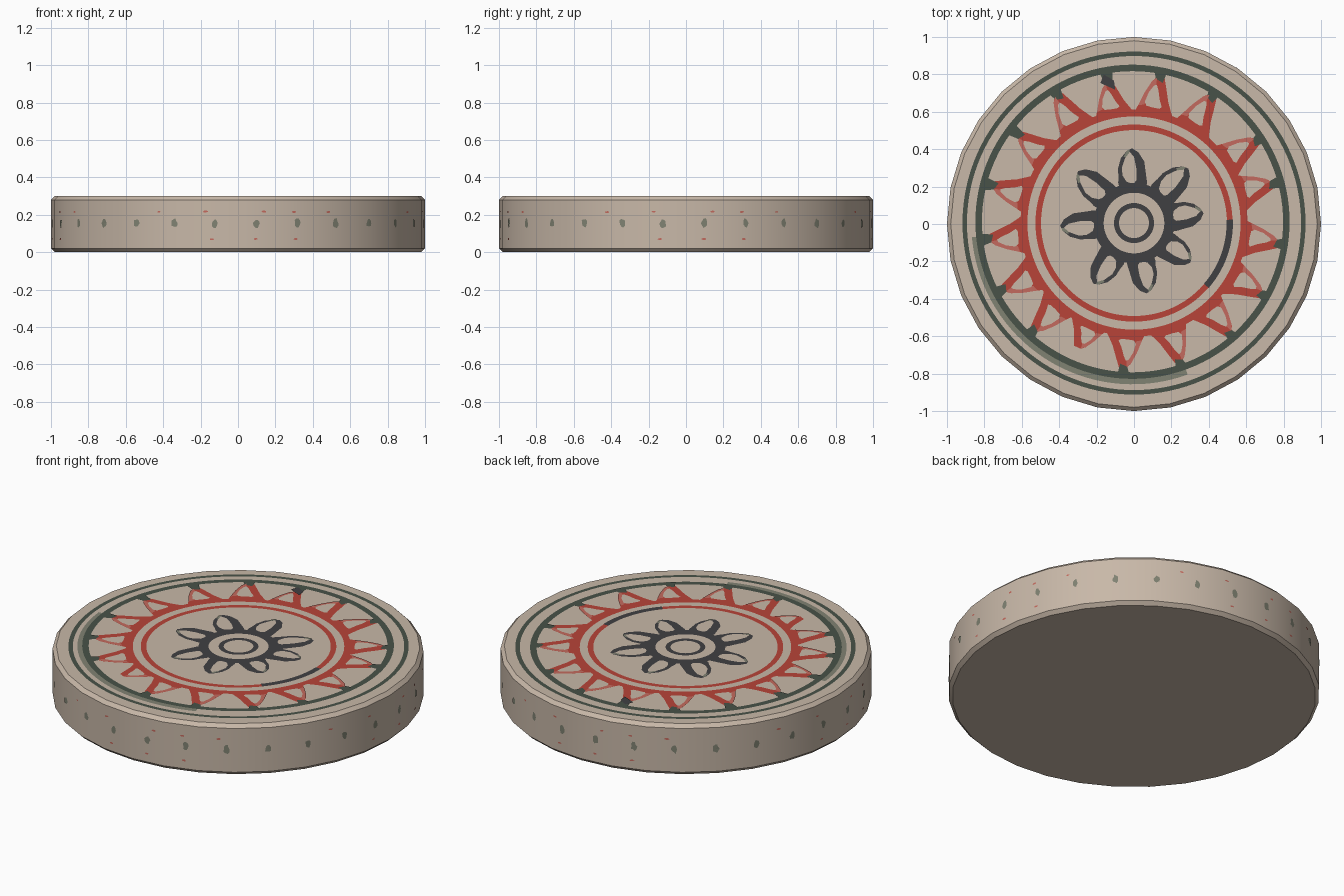
import bpy, bmesh, math, random
from math import sin, cos, radians, pi

if "Cube" in bpy.data.objects:
    bpy.data.objects.remove(bpy.data.objects["Cube"])

random.seed(4)
TOP, STEP, SIDES = 0.30, 0.0012, 32


def mat(name, r, g, b):
    m = bpy.data.materials.new(name)
    lin = lambda c: (c / 255 / 12.92) if c < 11 else ((c / 255 + 0.055) / 1.055) ** 2.4
    m.diffuse_color = (lin(r), lin(g), lin(b), 1)
    m.use_nodes = True
    m.node_tree.nodes["Principled BSDF"].inputs["Base Color"].default_value = m.diffuse_color
    return m


CLAY = mat("clay", 200, 184, 168)
RED = mat("brick_red", 184, 68, 56)
PINK = mat("faded_red", 196, 106, 94)
DARK = mat("charcoal", 64, 64, 66)
GREEN = mat("dark_green", 72, 82, 72)
PALE = mat("faded_green", 128, 130, 114)


def make(name, polys, material):
    """One object from a list of polygons, each a list of 3D points."""
    bm = bmesh.new()
    for p in polys:
        bm.faces.new([bm.verts.new(v) for v in p])
    bmesh.ops.remove_doubles(bm, verts=bm.verts, dist=1e-5)
    me = bpy.data.meshes.new(name)
    bm.to_mesh(me)
    bm.free()
    me.materials.append(material)
    ob = bpy.data.objects.new(name, me)
    bpy.context.collection.objects.link(ob)
    return ob


def pol(r, deg, layer, cx=0.0, cy=0.005):
    """Polar point on the painted top."""
    return (cx + r * cos(radians(deg)), cy + r * sin(radians(deg)), TOP + STEP * layer)


def ring(name, r0, r1, material, layer=1, a0=0, a1=360, cx=0.0, cy=0.005):
    n = max(8, int((a1 - a0) / 3))
    a = [a0 + (a1 - a0) * i / n for i in range(n + 1)]
    make(name, [[pol(r0, a[i], layer, cx, cy), pol(r1, a[i], layer, cx, cy),
                 pol(r1, a[i + 1], layer, cx, cy), pol(r0, a[i + 1], layer, cx, cy)]
                for i in range(n)], material)


def motif(name, shape, spots, nominal, base, material, layer):
    """Repeat a polar outline at each (angle, tip radius); base radius stays fixed."""
    polys = []
    for ang, tip in spots:
        k = (tip - base) / (nominal - base)
        pts = [pol(base + (r - base) * k, ang + a, layer) for r, a in shape]
        area = sum(p[0] * q[1] - q[0] * p[1] for p, q in zip(pts, pts[1:] + pts[:1]))
        polys.append(pts if area > 0 else pts[::-1])
    make(name, polys, material)


# Disc body with chamfered rims
prof = [(0.98, 0), (1, 0.02), (1, 0.28), (0.98, TOP)]
loops = [[(r * cos(2 * pi * i / SIDES), r * sin(2 * pi * i / SIDES), z) for i in range(SIDES)]
         for r, z in prof]
faces = [loops[0][::-1], loops[-1]]
for lo, hi in zip(loops, loops[1:]):
    for i in range(SIDES):
        j = (i + 1) % SIDES
        faces.append([lo[i], lo[j], hi[j], hi[i]])
body = make("disc_body", faces, CLAY)
bpy.context.view_layer.objects.active = body
body.select_set(True)
bpy.ops.object.shade_smooth_by_angle(angle=radians(30))

# Painted circles
ring("outer_green_ring", 0.893, 0.917, GREEN)
ring("main_green_ring", 0.805, 0.84, GREEN, 2, cx=-0.008, cy=0.012)
ring("faded_green_smear", 0.825, 0.862, PALE, 1, 185, 290, -0.008, 0.005)
ring("outer_red_ring", 0.57, 0.607, RED, 1)
ring("inner_red_ring", 0.497, 0.527, RED, 1)
ring("dark_arc", 0.495, 0.529, DARK, 2, -41, 2)
ring("flower_ring", 0.162, 0.215, DARK, 1)
ring("centre_ring", 0.08, 0.107, DARK, 1)

# Red sun teeth: thick clockwise side, faded thin side, clay centre
teeth = [(121, .80), (100.5, .76), (80, .79), (58.5, .80), (34, .79), (15.8, .765),
         (-8, .775), (-29, .78), (-49, .78), (-71.7, .78), (-94, .775), (-114, .73),
         (-133, .78), (-153, .78), (-173.7, .775), (165.2, .775), (142.6, .77)]
motif("sun_teeth", [(.59, 10), (.63, 8), (.70, 5.3), (.76, 2.8), (.785, 1), (.785, -2),
                    (.73, -3.7), (.67, -5.8), (.62, -8.7), (.59, -11)], teeth, .785, .59, RED, 2)
motif("teeth_faded_side", [(.63, 8), (.70, 5.3), (.76, 2.8), (.78, 1), (.745, .8), (.70, 3),
                           (.635, 5)], teeth, .785, .59, PINK, 3)
motif("teeth_centres", [(.625, 1), (.63, 4), (.65, 4.9), (.70, 3.6), (.74, 1.7), (.745, .6),
                        (.72, -.4), (.67, -1.8), (.635, -3.5), (.625, -2.5)],
      teeth, .785, .59, CLAY, 4)

# Dark links joining tooth tips to the green ring
make("tooth_links", [[pol(min(t, .785) - .02, a - 1.6, 3), pol(.825, a - 2.4, 3),
                      pol(.825, a + 2.4, 3), pol(min(t, .785) - .005, a + 1.4, 3)]
                     for a, t in teeth if t > .74], GREEN)
make("dark_tooth_tip", [[pol(.72, 98, 5), pol(.77, 98, 5), pol(.81, 101.5, 5),
                         pol(.77, 103.5, 5), pol(.75, 101.5, 5)]], DARK)

# Eight-petal flower
petals = [(91.5, .40), (45, .412), (8, .375), (-35, .368), (-80, .382), (-124, .39),
          (-178, .395), (137, .408)]
motif("flower_petals", [(.20, 21), (.23, 20), (.26, 17), (.30, 15), (.35, 10), (.385, 4),
                        (.395, 0), (.375, -5), (.33, -11), (.27, -15), (.23, -19), (.20, -21)],
      petals, .395, .20, DARK, 2)
motif("petal_centres", [(.215, 4), (.225, 9), (.26, 12), (.30, 11), (.35, 6), (.377, 2),
                        (.35, -1.5), (.29, -4), (.23, -5), (.215, -2)],
      petals, .395, .20, CLAY, 3)
motif("petal_faded_tips", [(.355, 7.5), (.385, 4), (.39, 2), (.375, 2), (.352, 5.5)],
      petals, .395, .20, PALE, 4)


# Painted specks on the rim, following the faceted side
def rim(deg, z):
    w = 360 / SIDES
    r = cos(pi / SIDES) / cos(radians(deg % w - w / 2)) + 0.003
    return (r * cos(radians(deg)), r * sin(radians(deg)), z)


def speck(deg, z, wa, hz, n=10):
    k = [random.uniform(0.65, 1.1) for _ in range(n)]
    edge = [rim(deg + wa * k[i] * cos(2 * pi * i / n), z + hz * k[i] * sin(2 * pi * i / n))
            for i in range(n)]
    return [[rim(deg, z), edge[i], edge[(i + 1) % n]] for i in range(n)]


dots, red_specks = [], []
for i in range(28):
    dots += speck(-97.1 + i * 360 / 28, 0.155, 1.1, 0.026)
for q in range(4):
    for a, z in [(-25, .215), (-10, .217), (8, .217), (17.5, .215), (29, .215),
                 (-8, .07), (5.5, .07), (18, .07)]:
        red_specks += speck(-90 + 90 * q + a, z, 0.8, 0.006, 6)
make("rim_green_dots", dots, PALE)
make("rim_red_specks", red_specks, PINK)
